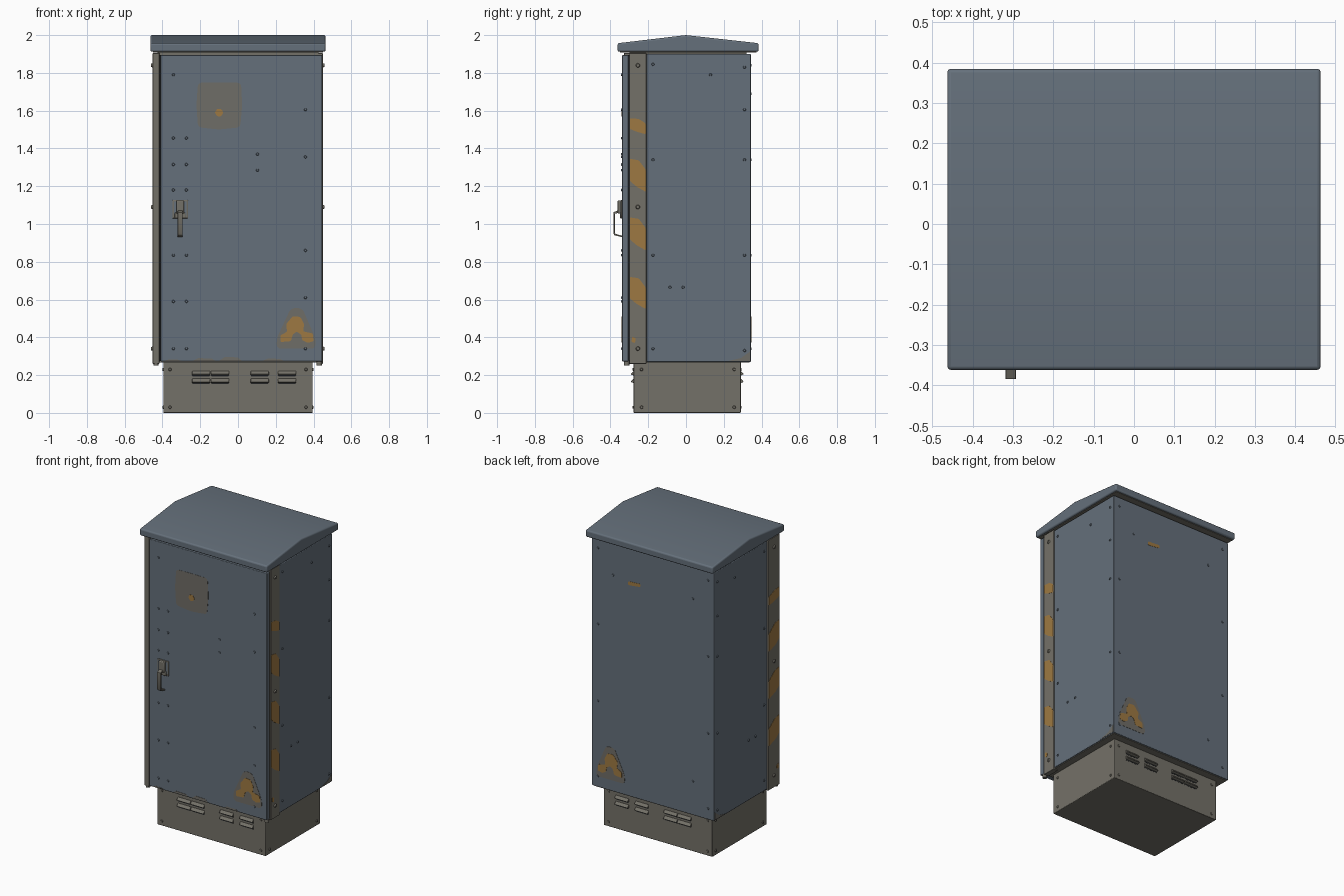
import bpy, bmesh, math
from mathutils import Vector, Matrix

if "Cube" in bpy.data.objects:
    bpy.data.objects.remove(bpy.data.objects["Cube"])

def material(name, rgb):
    lin = [(c / 255 / 12.92 if c < 11 else ((c / 255 + 0.055) / 1.055) ** 2.4) for c in rgb]
    m = bpy.data.materials.new(name)
    m.diffuse_color = (*lin, 1)
    m.use_nodes = True
    m.node_tree.nodes["Principled BSDF"].inputs["Base Color"].default_value = m.diffuse_color
    return m

BLUE = material("blue_grey_paint", (101, 112, 123))
METAL = material("bare_grey_metal", (116, 113, 104))
STICKER = material("faded_sticker", (111, 109, 103))
ORANGE = material("faded_orange", (158, 121, 66))
DARK = material("dark_gap", (48, 50, 52))

def finish(name, bm, mat, smooth=False, bevel=0):
    bmesh.ops.recalc_face_normals(bm, faces=bm.faces[:])
    me = bpy.data.meshes.new(name)
    bm.to_mesh(me)
    bm.free()
    ob = bpy.data.objects.new(name, me)
    bpy.context.collection.objects.link(ob)
    me.materials.append(mat)
    if bevel:
        b = ob.modifiers.new("bevel", 'BEVEL')
        b.width, b.segments, b.limit_method = bevel, 3, 'ANGLE'
        b.angle_limit = math.radians(40)
    if smooth or bevel:
        bpy.ops.object.select_all(action='DESELECT')
        ob.select_set(True)
        bpy.context.view_layer.objects.active = ob
        bpy.ops.object.shade_smooth_by_angle(angle=math.radians(35))
    return ob

def box(name, x, y, z, mat, bevel=0):
    bm = bmesh.new()
    bmesh.ops.create_cube(bm, size=1)
    for v in bm.verts:
        v.co = [(a[0] + a[1]) / 2 + c * (a[1] - a[0]) for a, c in zip((x, y, z), v.co)]
    return finish(name, bm, mat, bevel=bevel)

def prism(name, pts, start, offset, mat, rnd=0, bevel=0):
    """Extrude 3D outline points by an offset, optionally rounding its corners."""
    bm = bmesh.new()
    bm.faces.new([bm.verts.new(Vector(p) + Vector(start)) for p in pts])
    if rnd:
        bmesh.ops.bevel(bm, geom=bm.verts[:], offset=rnd, segments=4, profile=0.5, affect='VERTICES')
    r = bmesh.ops.extrude_face_region(bm, geom=bm.faces[:], use_keep_orig=True)
    bmesh.ops.translate(bm, vec=offset, verts=[g for g in r['geom'] if isinstance(g, bmesh.types.BMVert)])
    return finish(name, bm, mat, bevel=bevel)

# side key -> (depth axis, outward direction)
SIDES = {'front': (1, -1), 'back': (1, 1), 'right': (0, 1), 'left': (0, -1)}

def place(side, u, z, depth):
    return Vector((u, depth, z)) if SIDES[side][0] == 1 else Vector((depth, u, z))

def outward(side):
    axis, s = SIDES[side]
    return Vector((0, s, 0)) if axis == 1 else Vector((s, 0, 0))

def plate(name, side, depth, pts, mat, rnd=0, t=0.0015):
    return prism(name, [place(side, u, z, depth) for u, z in pts], (0, 0, 0), outward(side) * t, mat, rnd)

def bolts(name, side, depth, pts, mat, r=0.008, h=0.006):
    bm = bmesh.new()
    rot = outward(side).to_track_quat('Z', 'Y').to_matrix().to_4x4()
    for u, z in pts:
        m = Matrix.Translation(place(side, u, z, depth) + outward(side) * (h / 2 - 0.001)) @ rot
        bmesh.ops.create_cone(bm, cap_ends=True, segments=12, radius1=r, radius2=r * 0.7, depth=h, matrix=m)
    finish(name, bm, mat, smooth=True)

# plinth with louvres and corner bolts
box("plinth", (-0.395, 0.395), (-0.277, 0.29), (0, 0.27), METAL, 0.004)
for side, d in (('front', -0.277), ('back', 0.29)):
    s = SIDES[side][1]
    for row, z in enumerate((0.198, 0.158)):
        for i, x in enumerate((-0.195, -0.095, 0.115, 0.26)):
            hood = [(x - 0.048, d, z + 0.024), (x - 0.048, d + s * 0.016, z + 0.006), (x - 0.048, d, z)]
            prism(f"louvre_{side}_{row}_{i}", hood, (0, 0, 0), (0.096, 0, 0), METAL, bevel=0.002)
            plate(f"louvre_slot_{side}_{row}_{i}", side, d, [(x - 0.045, z - 0.006), (x + 0.045, z - 0.006),
                  (x + 0.045, z), (x - 0.045, z)], DARK, t=0.001)
    bolts(f"plinth_bolts_{side}", side, d, [(x, z) for x in (-0.36, 0.36) for z in (0.03, 0.23)], METAL, 0.009)
for side, d in (('right', 0.395), ('left', -0.395)):
    bolts(f"plinth_bolts_{side}", side, d, [(y, z) for y in (-0.235, 0.255) for z in (0.03, 0.23)], METAL, 0.009)

# cabinet body, underside and gap core
box("cabinet_body", (-0.445, 0.445), (-0.208, 0.343), (0.27, 1.9), BLUE, 0.004)
box("body_underside", (-0.438, 0.438), (-0.3, 0.337), (0.266, 0.275), METAL)
box("gap_core", (-0.435, 0.435), (-0.31, -0.2), (0.275, 1.895), DARK)
box("roof_gasket", (-0.425, 0.425), (-0.3, 0.32), (1.89, 1.915), METAL)

# corner strips with bolts and slanted hazard patches
box("corner_strip_left", (-0.452, -0.416), (-0.328, -0.21), (0.26, 1.905), METAL, 0.003)
box("corner_strip_right", (0.415, 0.449), (-0.3, -0.21), (0.26, 1.905), METAL, 0.003)
for side, d, y0 in (('right', 0.449, -0.3), ('left', -0.452, -0.328)):
    y1 = -0.21
    bolts(f"strip_bolts_{side}", side, d, [((y0 + y1) / 2, z) for z in (1.84, 1.09, 0.34)], METAL, 0.012, 0.009)
    for i, (lo, hi) in enumerate(((0.55, 0.72), (0.86, 1.035), (1.17, 1.345), (1.475, 1.56))):
        k = (hi - lo) * 0.22
        plate(f"hazard_patch_{side}_{i}", side, d, [(y0 + 0.003, lo + k * 1.5), (y0 + 0.04, lo + k * 0.7),
              (y1 - 0.003, lo), (y1 - 0.003, hi - k * 1.5), (y0 + 0.05, hi - k * 0.2), (y0 + 0.003, hi)], ORANGE, 0.006)
    plate(f"hazard_spot_{side}", side, d, [(y0 + 0.012, 0.375), (y0 + 0.03, 0.37), (y0 + 0.034, 0.395),
          (y0 + 0.014, 0.405)], ORANGE, 0.005)

# door and hinge pins
FRONT = -0.338
box("door", (-0.409, 0.446), (FRONT, -0.305), (0.272, 1.895), BLUE, 0.004)
for x in (-0.434, 0.43):
    bm = bmesh.new()
    bmesh.ops.create_cone(bm, cap_ends=True, segments=16, radius1=0.014, radius2=0.014, depth=0.03,
                          matrix=Matrix.Translation((x, -0.314, 0.265)))
    finish("hinge_pin", bm, METAL, smooth=True)

# rivets on door, sides and back
left_col = [(x, z) for z in (1.455, 1.315, 1.18, 0.835, 0.59, 0.34) for x in (-0.342, -0.273)]
bolts("door_rivets", 'front', FRONT, left_col + [(-0.342, 1.79), (0.357, 1.605), (0.357, 1.355), (0.357, 0.86),
      (0.357, 0.61), (0.357, 0.34), (0.103, 1.37), (0.103, 1.285)], BLUE)
for side, d in (('right', 0.445), ('left', -0.445)):
    bolts(f"side_rivets_{side}", side, d, [(-0.175, z) for z in (1.845, 1.34, 0.835, 0.34)] +
          [(0.31, z) for z in (1.83, 1.605, 1.34, 0.835, 0.33)] + [(0.13, 1.79), (-0.085, 0.665), (-0.015, 0.665)], BLUE)
bolts("back_rivets", 'back', 0.343, [(x, z) for x in (-0.4, 0.4) for z in (1.84, 1.34, 0.835, 0.34)] +
      [(0.29, 1.69), (-0.29, 1.69), (-0.29, 0.49)], BLUE)

# faded notice on the door
plate("door_notice", 'front', FRONT, [(-0.212, 1.512), (-0.1, 1.5), (0.012, 1.512), (0.022, 1.63), (0.016, 1.748),
      (-0.1, 1.75), (-0.212, 1.748), (-0.22, 1.63)], STICKER, 0.02)
plate("notice_spot", 'front', FRONT - 0.0015, [(-0.123, 1.59), (-0.11, 1.61), (-0.09, 1.61), (-0.077, 1.59),
      (-0.09, 1.57), (-0.11, 1.57)], ORANGE, 0.006)
plate("back_label", 'back', 0.343, [(0.09, 1.665), (0.18, 1.655), (0.18, 1.68), (0.09, 1.685)], ORANGE, 0.008)

# triangular warning signs, front and back
sign = [(0.205, 0.34), (0.41, 0.34), (0.41, 0.395), (0.34, 0.555), (0.28, 0.555), (0.205, 0.395)]
mark = [(0.225, 0.375), (0.225, 0.41), (0.26, 0.43), (0.255, 0.47), (0.29, 0.512), (0.33, 0.508), (0.35, 0.47),
        (0.345, 0.432), (0.395, 0.42), (0.4, 0.38), (0.37, 0.37), (0.34, 0.385), (0.335, 0.415), (0.31, 0.43),
        (0.29, 0.415), (0.28, 0.38)]
for side, d in (('front', FRONT), ('back', 0.343)):
    plate(f"warning_sign_{side}", side, d, sign, STICKER, 0.022)
    plate(f"warning_mark_{side}", side, d + SIDES[side][1] * 0.0015, mark, ORANGE, 0.006)

# worn paint along the lower edges
for i, (x0, x1, h) in enumerate(((-0.39, -0.3, 0.006), (-0.24, -0.12, 0.012), (-0.1, 0.02, 0.018), (0.13, 0.24, 0.01))):
    plate(f"worn_edge_front_{i}", 'front', FRONT, [(x0, 0.276), (x1, 0.276), (x1 - 0.02, 0.276 + h),
          (x0 + 0.03, 0.278 + h)], STICKER)
for side, d in (('right', 0.445), ('left', -0.445)):
    plate(f"worn_corner_{side}", side, d, [(0.22, 0.274), (0.339, 0.274), (0.339, 0.325), (0.29, 0.29)], STICKER)

# latch plate, lock and pull lever
box("latch_plate", (-0.348, -0.264), (-0.344, FRONT + 0.002), (1.03, 1.128), METAL, 0.004)
box("latch_recess", (-0.34, -0.272), (-0.3455, -0.343), (1.045, 1.12), BLUE)
box("latch_block", (-0.326, -0.286), (-0.362, FRONT), (1.055, 1.125), METAL, 0.005)
box("latch_bar", (-0.335, -0.277), (-0.35, FRONT), (1.03, 1.06), METAL, 0.004)
lever = [(0, -0.352, 1.075), (0, -0.385, 1.062), (0, -0.385, 0.95), (0, -0.378, 0.94), (0, FRONT, 0.93),
         (0, FRONT, 0.938), (0, -0.374, 0.948), (0, -0.377, 0.955), (0, -0.377, 1.054), (0, -0.352, 1.06)]
prism("pull_lever", lever, (-0.319, 0, 0), (0.026, 0, 0), METAL, bevel=0.002)

# pitched roof with rounded eaves and bare underside
roof = [(0, -0.362, 1.912), (0, 0.385, 1.912), (0, 0.385, 1.957), (0, 0.0, 2.0), (0, -0.362, 1.957)]
prism("roof", roof, (-0.463, 0, 0), (0.926, 0, 0), BLUE, bevel=0.009)
box("roof_underside", (-0.45, 0.45), (-0.35, 0.372), (1.909, 1.914), METAL)
